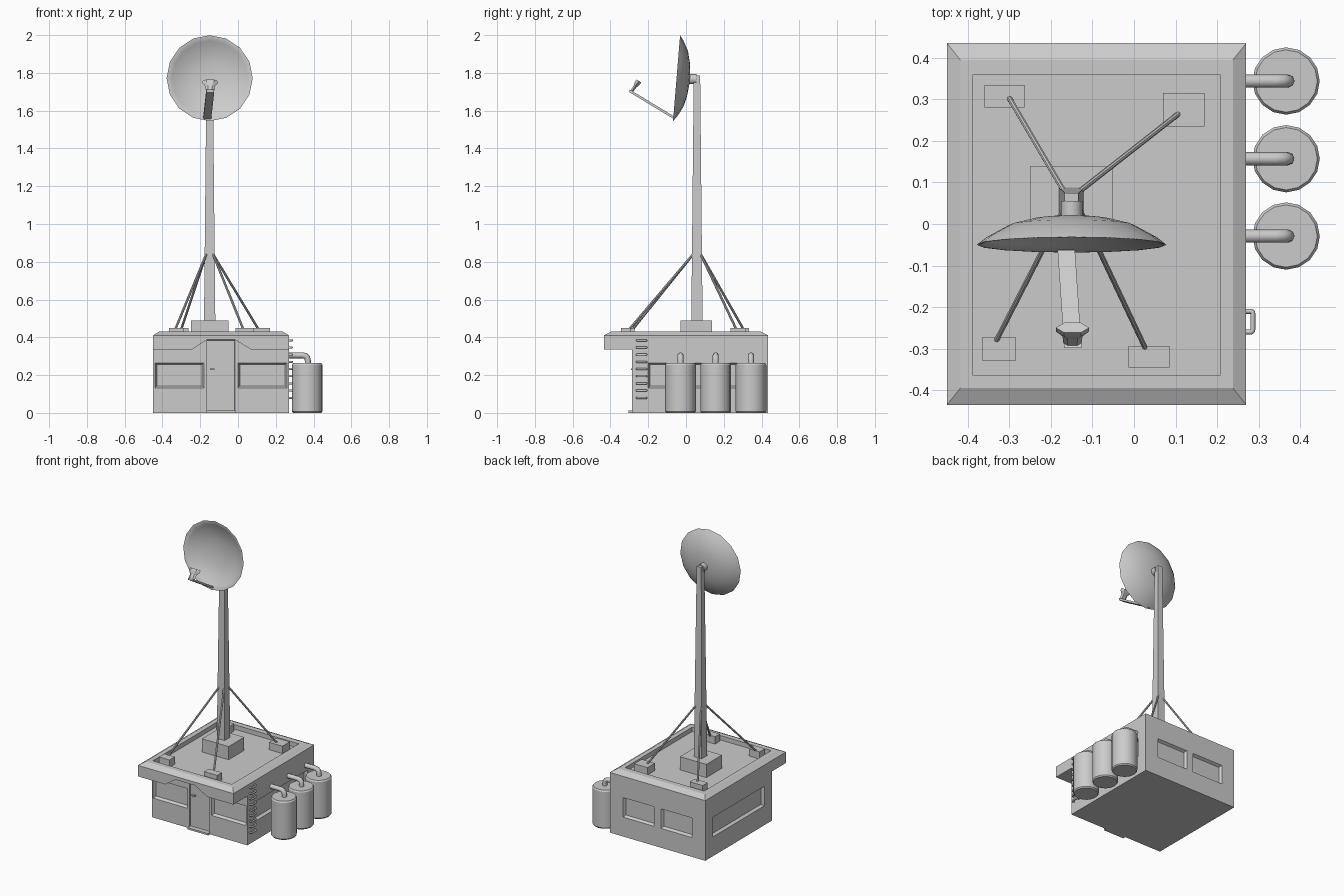
import bpy, bmesh, math
from mathutils import Vector

if "Cube" in bpy.data.objects:
    bpy.data.objects.remove(bpy.data.objects["Cube"])


def loft(name, rings, smooth=False):
    """Skin a list of point rings and cap both ends."""
    bm = bmesh.new()
    vs = [[bm.verts.new(p) for p in r] for r in rings]
    n = len(rings[0])
    for a, b in zip(vs, vs[1:]):
        for i in range(n):
            j = (i + 1) % n
            bm.faces.new((a[i], a[j], b[j], b[i]))
    bm.faces.new(vs[0])
    bm.faces.new(vs[-1])
    bmesh.ops.recalc_face_normals(bm, faces=bm.faces)
    me = bpy.data.meshes.new(name)
    bm.to_mesh(me)
    bm.free()
    ob = bpy.data.objects.new(name, me)
    bpy.context.collection.objects.link(ob)
    if smooth:
        bpy.ops.object.select_all(action='DESELECT')
        ob.select_set(True)
        bpy.context.view_layer.objects.active = ob
        bpy.ops.object.shade_smooth_by_angle(angle=math.radians(32))
    return ob


def rect(x0, x1, y0, y1, z):
    return [(x0, y0, z), (x1, y0, z), (x1, y1, z), (x0, y1, z)]


def box(name, x0, x1, y0, y1, z0, z1):
    return loft(name, [rect(x0, x1, y0, y1, z0), rect(x0, x1, y0, y1, z1)])


def turned(name, base, axis, profile, sides=16, flat=1.0, smooth=True):
    """Rings of (radius, distance) along an axis; flat squashes one direction."""
    base, axis = Vector(base), Vector(axis).normalized()
    u = Vector((1, 0, 0)) if abs(axis.x) < 0.9 else Vector((0, 1, 0))
    v = axis.cross(u).normalized()
    u = v.cross(axis)
    rings = []
    for r, d in profile:
        ring = []
        for i in range(sides):
            t = 2 * math.pi * (i + 0.5 * (sides == 4)) / sides
            ring.append(base + axis * d + r * (u * math.cos(t) + v * flat * math.sin(t)))
        rings.append(ring)
    return loft(name, rings, smooth)


def rod(name, a, b, r, sides=8):
    a, b = Vector(a), Vector(b)
    return turned(name, a, b - a, [(r, 0), (r, (b - a).length)], sides)


def pipe(name, points, r, bend, sides_res=2):
    """Round pipe through points with bevelled corners."""
    cu = bpy.data.curves.new(name, 'CURVE')
    cu.dimensions = '3D'
    cu.bevel_depth, cu.bevel_resolution, cu.use_fill_caps = r, sides_res, True
    pts = [Vector(p) for p in points]
    path = [pts[0]]
    for a, b, c in zip(pts, pts[1:], pts[2:]):
        p, q = b + (a - b).normalized() * bend, b + (c - b).normalized() * bend
        path += [p.lerp(b, t).lerp(b.lerp(q, t), t) for t in (0, 0.33, 0.67, 1)]
    path.append(pts[-1])
    sp = cu.splines.new('POLY')
    sp.points.add(len(path) - 1)
    for s, p in zip(sp.points, path):
        s.co = (*p, 1)
    ob = bpy.data.objects.new(name, cu)
    bpy.context.collection.objects.link(ob)


# Walls with recessed windows and door
X0, X1, Y0, Y1 = -0.45, 0.27, -0.285, 0.435
walls = box("walls", X0, X1, Y0, Y1, 0, 0.395)


def recess(name, axis, wall, out, a0, a1, z0=0.132, z1=0.265, depth=0.018, slope=0.01):
    rings = []
    for n, s in ((0.01, -slope * 0.01 / depth), (-depth, slope)):
        w = wall + out * n
        outline = [(a0 + s, z0 + s), (a1 - s, z0 + s), (a1 - s, z1 - s), (a0 + s, z1 - s)]
        rings.append([(w, a, z) if axis == 'x' else (a, w, z) for a, z in outline])
    cutter = loft(name, rings)
    cutter.hide_render = True
    cutter.display_type = 'WIRE'
    mod = walls.modifiers.new(name, 'BOOLEAN')
    mod.object, mod.operation, mod.solver = cutter, 'DIFFERENCE', 'EXACT'


recess("front_window_left_cutter", 'y', Y0, -1, -0.44, -0.18)
recess("front_window_right_cutter", 'y', Y0, -1, 0.0, 0.26)
recess("back_window_left_cutter", 'y', Y1, 1, -0.35, -0.115)
recess("back_window_right_cutter", 'y', Y1, 1, -0.065, 0.17)
recess("left_window_cutter", 'x', X0, -1, -0.2, 0.36)
recess("right_window_cutter", 'x', X1, 1, -0.2, 0.36)
recess("door_cutter", 'y', Y0, -1, -0.165, -0.017, 0.012, 0.385, 0.01, 0.001)
box("door_handle", -0.148, -0.125, -0.29, -0.274, 0.226, 0.234)
box("door_step", -0.168, -0.012, -0.305, -0.28, 0, 0.012)

# Overhanging canopy with a raised notch above the door
outline = [(X0, 0.335), (-0.245, 0.335), (-0.165, 0.388), (-0.017, 0.388),
           (0.07, 0.335), (X1, 0.335), (X1, 0.395), (X0, 0.395)]
loft("canopy", [[(x, y, z) for x, z in outline] for y in (-0.435, Y0)])

# Roof with chamfered edge and sunken deck
loft("roof", [rect(X0, X1, -0.435, Y1, 0.395), rect(X0, X1, -0.435, Y1, 0.41),
              rect(-0.418, 0.238, -0.395, 0.395, 0.43),
              rect(-0.388, 0.208, -0.363, 0.358, 0.43),
              rect(-0.388, 0.208, -0.363, 0.358, 0.40)])

# Mast and its plinth
MX, MY = -0.15, 0.058
box("mast_base", -0.25, -0.05, -0.03, 0.138, 0.40, 0.49)
loft("mast", [rect(MX - w, MX + w, MY - w, MY + w, z) for w, z in ((0.03, 0.48), (0.017, 1.785))])

# Stays with roof pads
pads = [(-0.36, -0.263, 0.28, 0.334, -0.30, 0.303), (0.07, 0.17, 0.235, 0.315, 0.107, 0.265),
        (-0.365, -0.285, -0.33, -0.272, -0.331, -0.28), (-0.013, 0.085, -0.345, -0.294, 0.027, -0.298)]
for i, (x0, x1, y0, y1, ex, ey) in enumerate(pads):
    box(f"stay_pad_{i}", x0, x1, y0, y1, 0.40, 0.45)
    top = (MX + math.copysign(0.018, ex - MX), MY + math.copysign(0.02, ey - MY), 0.84)
    rod(f"stay_{i}", (ex, ey, 0.445), top, 0.0065)

# Dish: back shell, rim and hollow front
tilt = math.radians(4.7)
facing = Vector((0, -math.cos(tilt), math.sin(tilt)))
profile = [(0.03, -0.07), (0.09, -0.063), (0.15, -0.048), (0.205, -0.018), (0.228, 0),
           (0.222, 0), (0.2, -0.013), (0.147, -0.04), (0.088, -0.054), (0.03, -0.06)]
turned("dish", (MX, -0.05, 1.772), facing, profile, 16)
rod("dish_hub", (MX, 0.012, 1.767), (MX, 0.055, 1.767), 0.026, 12)

# Feed arm and horn
loft("feed_arm", [[(x - 0.021, y, z - 0.006), (x + 0.021, y, z - 0.006),
                   (x + 0.021, y, z + 0.009), (x - 0.021, y, z + 0.009)]
                  for x, y, z in ((-0.163, -0.062, 1.56), (-0.147, -0.298, 1.703))])
turned("feed_horn", (-0.148, -0.287, 1.703), (0, 0.038, 0.055),
       [(0.022, 0), (0.024, 0.03), (0.04, 0.05), (0.04, 0.066)], 6, 0.42, False)

# Tanks with elbow pipes into the wall
for i, y in enumerate((-0.029, 0.157, 0.344)):
    turned(f"tank_{i}", (0.366, y, 0), (0, 0, 1),
           [(0.075, 0), (0.081, 0.008), (0.081, 0.254), (0.075, 0.263)], 16)
    pipe(f"tank_pipe_{i}", [(0.26, y, 0.305), (0.37, y, 0.305), (0.37, y, 0.255)], 0.016, 0.03)

# Ladder rungs on the right wall
for i in range(9):
    z = 0.08 + i * 0.038
    pipe(f"ladder_rung_{i}", [(0.262, -0.26, z), (0.286, -0.26, z), (0.286, -0.21, z),
                              (0.262, -0.21, z)], 0.006, 0.006, 1)
